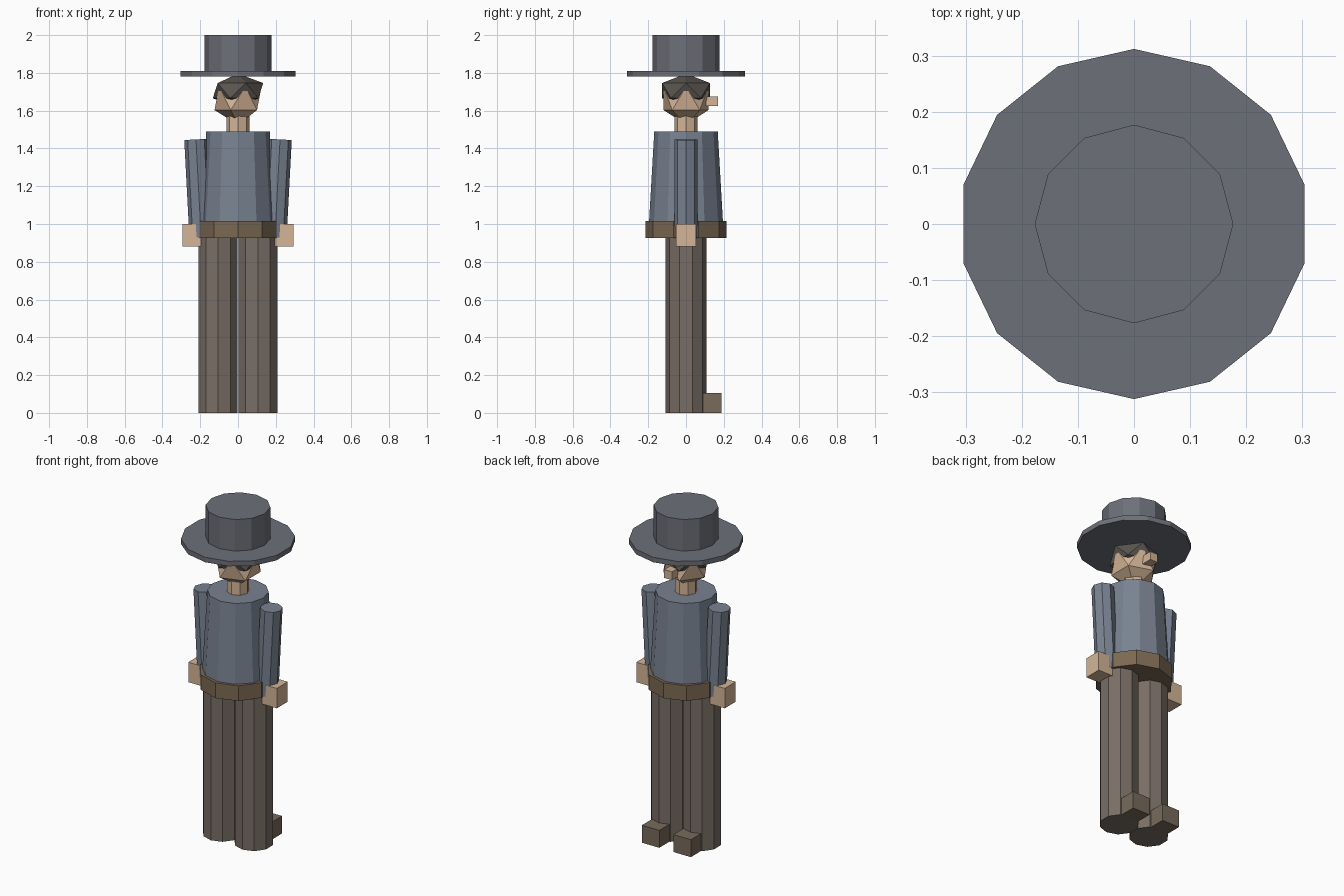
import bpy
import math

if "Cube" in bpy.data.objects:
    bpy.data.objects.remove(bpy.data.objects["Cube"])


def material(name, rgb):
    m = bpy.data.materials.new(name)
    m.diffuse_color = (*rgb, 1)
    m.use_nodes = True
    m.node_tree.nodes["Principled BSDF"].inputs["Base Color"].default_value = m.diffuse_color
    return m


FELT = material("felt", (0.155, 0.162, 0.190))
SHIRT = material("shirt", (0.190, 0.225, 0.285))
LEATHER = material("leather", (0.200, 0.140, 0.085))
BOOT = material("boot", (0.185, 0.145, 0.105))
CLOTH = material("cloth", (0.190, 0.155, 0.130))
SKIN = material("skin", (0.66, 0.46, 0.31))
HAIR = material("hair", (0.100, 0.090, 0.080))


def finish(name, mat):
    o = bpy.context.object
    o.name = name
    o.data.materials.append(mat)
    return o


def tube(name, mat, sides, r_bottom, r_top, z0, z1, x=0.0, tilt=0.0):
    bpy.ops.mesh.primitive_cone_add(vertices=sides, radius1=r_bottom, radius2=r_top,
                                    depth=z1 - z0, location=(x, 0, (z0 + z1) / 2),
                                    rotation=(0, tilt, 0))
    return finish(name, mat)


def box(name, mat, x, y, z):
    bpy.ops.mesh.primitive_cube_add(size=1, location=[sum(r) / 2 for r in (x, y, z)])
    bpy.context.object.scale = [r[1] - r[0] for r in (x, y, z)]
    return finish(name, mat)


def facet_ball(name, mat, r, rz, z):
    bpy.ops.mesh.primitive_ico_sphere_add(subdivisions=1, radius=1, location=(0, 0, z))
    bpy.context.object.scale = (r, r, rz)
    return finish(name, mat)


# Hat
tube("hat_crown", FELT, 12, 0.177, 0.177, 1.80, 2.00)
tube("hat_brim", FELT, 14, 0.312, 0.312, 1.78, 1.81)

# Head, with a flattened cap of hair over its upper half
facet_ball("hair", HAIR, 0.149, 0.090, 1.706)
facet_ball("head", SKIN, 0.139, 0.139, 1.665)
box("nose", SKIN, (-0.026, 0.026), (0.105, 0.170), (1.625, 1.675))
tube("neck", SKIN, 8, 0.062, 0.062, 1.47, 1.60)

# Body
tube("torso", SHIRT, 12, 0.198, 0.168, 0.97, 1.49)
tube("belt", LEATHER, 10, 0.215, 0.215, 0.925, 1.017)

# Limbs on both sides; the arms lean outward towards the top
for side, s in (("left", -1), ("right", 1)):
    tube(side + "_arm", SHIRT, 8, 0.062, 0.062, 0.93, 1.448, s * 0.209, s * math.radians(3))
    box(side + "_hand", SKIN, sorted((s * 0.195, s * 0.295)), (-0.052, 0.052), (0.88, 1.0))
    tube(side + "_leg", CLOTH, 10, 0.109, 0.109, 0.0, 0.95, s * 0.105)
    box(side + "_foot", BOOT, sorted((s * 0.047, s * 0.163)), (0.085, 0.187), (0.0, 0.105))
